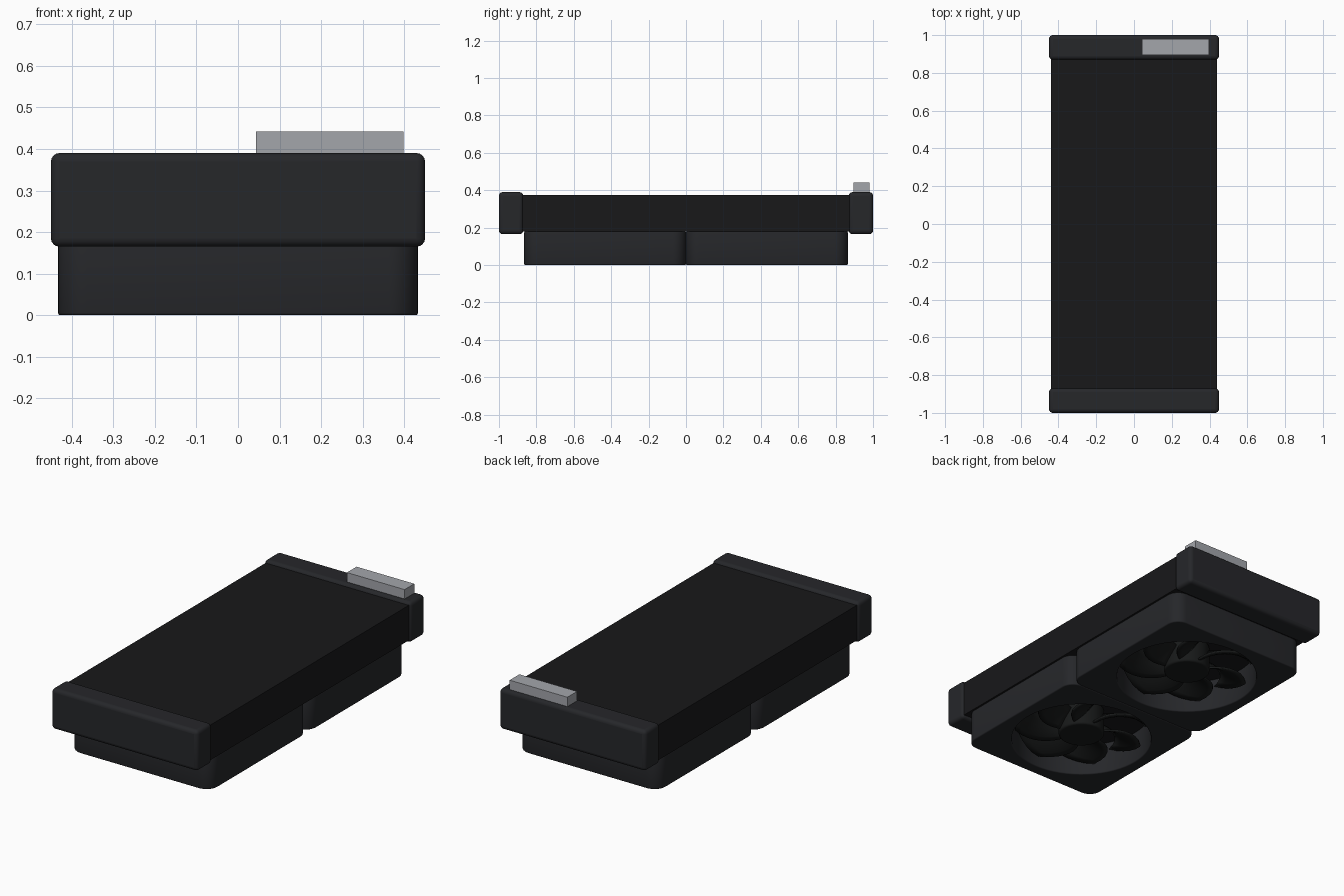
import bpy, bmesh
from math import sin, cos, pi, radians

if "Cube" in bpy.data.objects:
    bpy.data.objects.remove(bpy.data.objects["Cube"])


def material(name, rgb):
    m = bpy.data.materials.new(name)
    m.diffuse_color = (*rgb, 1)
    m.use_nodes = True
    m.node_tree.nodes["Principled BSDF"].inputs["Base Color"].default_value = m.diffuse_color
    return m


CASE = material("dark_plastic", (0.019, 0.020, 0.023))
CORE = material("black_fins", (0.009, 0.009, 0.010))
BLADE = material("blade_black", (0.009, 0.010, 0.010))
METAL = material("grey_metal", (0.37, 0.38, 0.41))


def select(ob):
    bpy.ops.object.select_all(action='DESELECT')
    ob.select_set(True)
    bpy.context.view_layer.objects.active = ob


def smooth(ob, angle=35):
    select(ob)
    bpy.ops.object.shade_smooth_by_angle(angle=radians(angle))


def box(name, lo, hi, mat, bevel=0.0):
    bpy.ops.mesh.primitive_cube_add(size=1, location=[(a + b) / 2 for a, b in zip(lo, hi)])
    ob = bpy.context.object
    ob.name = name
    ob.scale = [b - a for a, b in zip(lo, hi)]
    bpy.ops.object.transform_apply(location=False, rotation=False, scale=True)
    ob.data.materials.append(mat)
    if bevel:
        mod = ob.modifiers.new("bevel", 'BEVEL')
        mod.width, mod.segments = bevel, 4
        smooth(ob)
    return ob


def fan_frame(name, y):
    # rounded square with a round opening, extruded from a filled curve
    bev, r, hx, hy = 0.006, 0.07, 0.433, 0.4325
    outer = []
    for k, (sx, sy) in enumerate([(1, 1), (-1, 1), (-1, -1), (1, -1)]):
        for i in range(9):
            a = pi / 2 * (k + i / 8)
            outer.append((sx * (hx - r) + (r - bev) * cos(a), sy * (hy - r) + (r - bev) * sin(a)))
    inner = [((0.368 + bev) * cos(-a), (0.368 + bev) * sin(-a))
             for a in (2 * pi * i / 64 for i in range(64))]
    cu = bpy.data.curves.new(name, 'CURVE')
    cu.dimensions, cu.fill_mode = '2D', 'BOTH'
    cu.extrude, cu.bevel_depth, cu.bevel_resolution = 0.09 - bev, bev, 2
    for pts in (outer, inner):
        s = cu.splines.new('POLY')
        s.points.add(len(pts) - 1)
        for p, c in zip(s.points, pts):
            p.co = (*c, 0, 1)
        s.use_cyclic_u = True
    ob = bpy.data.objects.new(name, cu)
    ob.location = (0, y, 0.09)
    bpy.context.collection.objects.link(ob)
    cu.materials.append(CASE)
    select(ob)
    bpy.ops.object.convert(target='MESH')
    smooth(bpy.context.object)


def fan_blades(name, y, count=7):
    # swept, pitched blades from the hub to near the opening
    bm = bmesh.new()
    nr, nc = 8, 5
    for b in range(count):
        grid = []
        for i in range(nr + 1):
            t = i / nr
            rad = 0.11 + 0.24 * t
            half = radians(22 - 3 * t)
            mid = 2 * pi * b / count + radians(32) * t * t
            row = []
            for j in range(nc + 1):
                u = 2 * j / nc - 1
                a = mid + half * u
                z = 0.09 + (0.045 - 0.008 * t) * u - 0.012 * (1 - u * u)
                row.append(bm.verts.new((rad * cos(a), rad * sin(a), z)))
            grid.append(row)
        for i in range(nr):
            for j in range(nc):
                bm.faces.new((grid[i][j], grid[i + 1][j], grid[i + 1][j + 1], grid[i][j + 1]))
    me = bpy.data.meshes.new(name)
    bm.to_mesh(me)
    bm.free()
    ob = bpy.data.objects.new(name, me)
    ob.location = (0, y, 0)
    bpy.context.collection.objects.link(ob)
    me.materials.append(BLADE)
    mod = ob.modifiers.new("thickness", 'SOLIDIFY')
    mod.thickness, mod.offset = 0.01, 0
    smooth(ob)


def fan_hub(name, y):
    bpy.ops.mesh.primitive_cylinder_add(vertices=48, radius=0.12, depth=0.15, location=(0, y, 0.103))
    ob = bpy.context.object
    ob.name = name
    ob.data.materials.append(BLADE)
    mod = ob.modifiers.new("bevel", 'BEVEL')
    mod.width, mod.segments = 0.01, 3
    smooth(ob)


# radiator body, end tanks and fitting block
box("radiator_core", (-0.44, -0.875, 0.18), (0.44, 0.875, 0.375), CORE)
box("front_tank", (-0.45, -1.0, 0.165), (0.45, -0.87, 0.39), CASE, 0.02)
box("back_tank", (-0.45, 0.87, 0.165), (0.45, 1.0, 0.39), CASE, 0.02)
box("fitting_block", (0.043, 0.895, 0.38), (0.398, 0.98, 0.442), METAL)

# two fans underneath
for label, y in (("front", -0.4325), ("back", 0.4325)):
    fan_frame(label + "_fan_frame", y)
    fan_hub(label + "_fan_hub", y)
    fan_blades(label + "_fan_blades", y)
